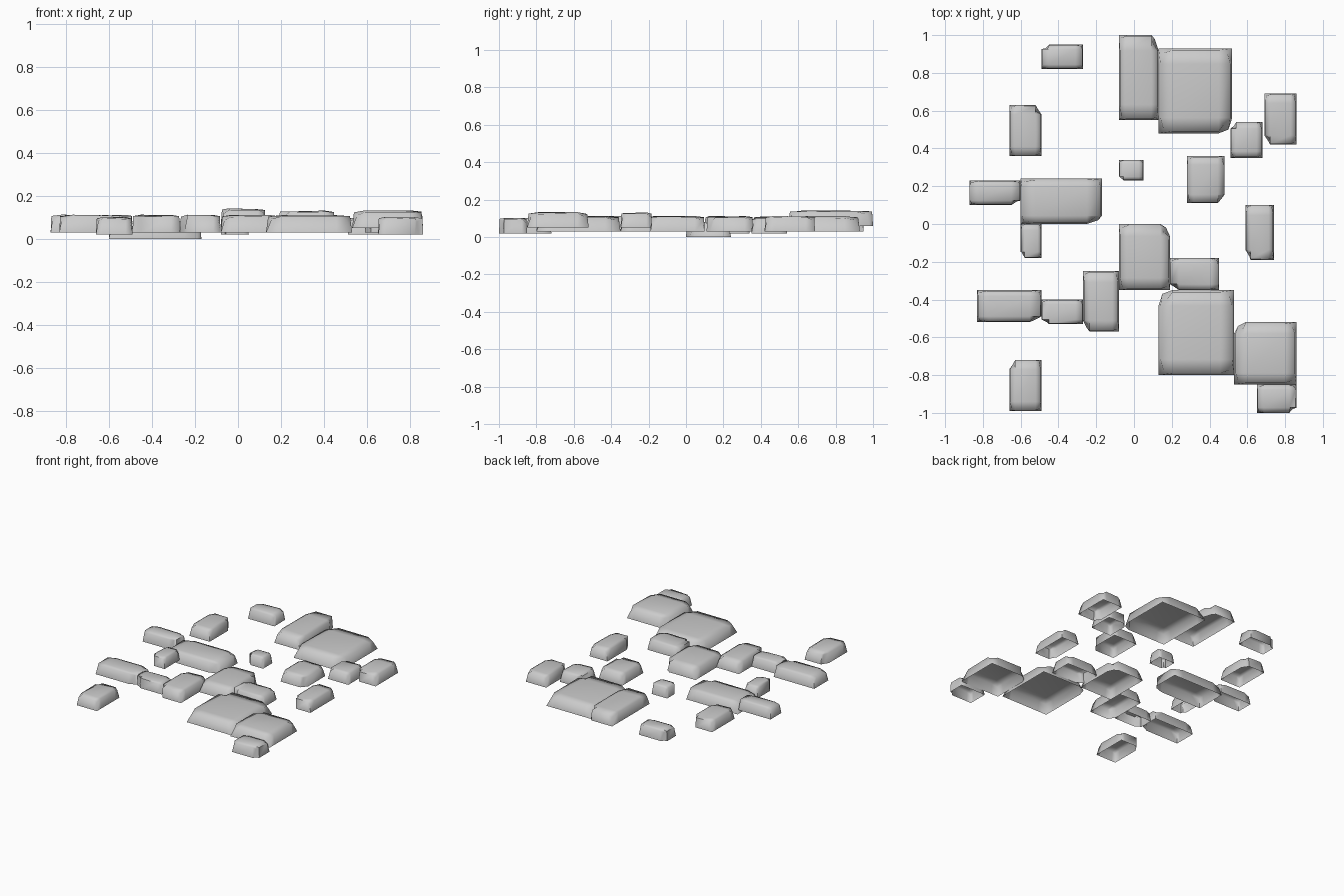
import bpy
import bmesh
import random
from math import radians

random.seed(4)
if "Cube" in bpy.data.objects:
    bpy.data.objects.remove(bpy.data.objects["Cube"])

# Single stone colour
stone = bpy.data.materials.new("stone_grey")
stone.use_nodes = True
grey = (0.6, 0.6, 0.6, 1)
stone.diffuse_color = grey
stone.node_tree.nodes["Principled BSDF"].inputs["Base Color"].default_value = grey

THICKNESS = 0.08

# Footprints and base height in hundredths: left, right, front, back, base
STONES = [
    (-49, -27, 82, 95, 3), (-8, 13, 55, 100, 6), (13, 52, 48, 93, 3),
    (-66, -49, 36, 63, 3), (69, 86, 42, 69, 3), (51, 68, 35, 54, 2),
    (-8, 5, 23, 34, 2), (28, 48, 11, 36, 3), (-87, -60, 10, 23, 3),
    (-60, -17, 0, 24, 0), (-60, -49, -18, 0, 3), (59, 74, -19, 10, 3),
    (-8, 19, -35, 0, 3), (19, 45, -35, -18, 5), (-27, -8, -57, -25, 3),
    (-83, -49, -52, -35, 3), (-49, -27, -53, -40, 3), (13, 53, -80, -35, 3),
    (53, 86, -85, -52, 5), (-66, -49, -99, -72, 2), (65, 86, -100, -85, 2),
]


def paving_stone(number, left, right, front, back, base):
    """Open-bottomed slab with straight walls and a worn, gently domed top."""
    width, depth = right - left, back - front
    inset = 0.05 * min(width, depth)
    worn = (random.choice((-1, 1)), random.choice((-1, 1)))
    bm = bmesh.new()
    bmesh.ops.create_grid(bm, x_segments=3, y_segments=3, size=1)
    spread = lambda t: round(t) if abs(t) > 0.9 else t * 1.9
    for v in bm.verts:
        v.co.x, v.co.y = spread(v.co.x), spread(v.co.y)

    # Pull the rim straight down from the outline of the top
    rim_edges = [e for e in bm.edges if e.is_boundary]
    top = set(bm.verts)
    bmesh.ops.extrude_edge_only(bm, edges=rim_edges)

    for v in bm.verts:
        u, w = v.co.x, v.co.y
        on_border = (abs(u) > 0.9) + (abs(w) > 0.9)
        x = (left + right + u * width) / 2
        y = (front + back + w * depth) / 2
        z = 0
        if on_border == 2 and (round(u), round(w)) == worn:
            x -= u * 0.02
            y -= w * 0.02
        if v in top:
            z = THICKNESS * (1, 0.93, 0.76)[on_border]
            shrink = inset * (0, 0.5, 1.3)[on_border]
            if abs(u) > 0.9:
                x -= u * shrink
            if abs(w) > 0.9:
                y -= w * shrink
            z += random.uniform(-0.003, 0.003)
        v.co = (x, y, base + z)

    bmesh.ops.recalc_face_normals(bm, faces=bm.faces)
    highest = max(bm.faces, key=lambda f: f.calc_center_median().z)
    if highest.normal.z < 0:
        bmesh.ops.reverse_faces(bm, faces=bm.faces)

    name = f"paving_stone_{number}"
    mesh = bpy.data.meshes.new(name)
    bm.to_mesh(mesh)
    bm.free()
    mesh.materials.append(stone)
    obj = bpy.data.objects.new(name, mesh)
    bpy.context.collection.objects.link(obj)
    return obj


# Lay the path and smooth the worn tops
bpy.ops.object.select_all(action="DESELECT")
for i, row in enumerate(STONES, 1):
    slab = paving_stone(i, *(n / 100 for n in row))
    slab.select_set(True)
    bpy.context.view_layer.objects.active = slab
bpy.ops.object.shade_smooth_by_angle(angle=radians(75))
